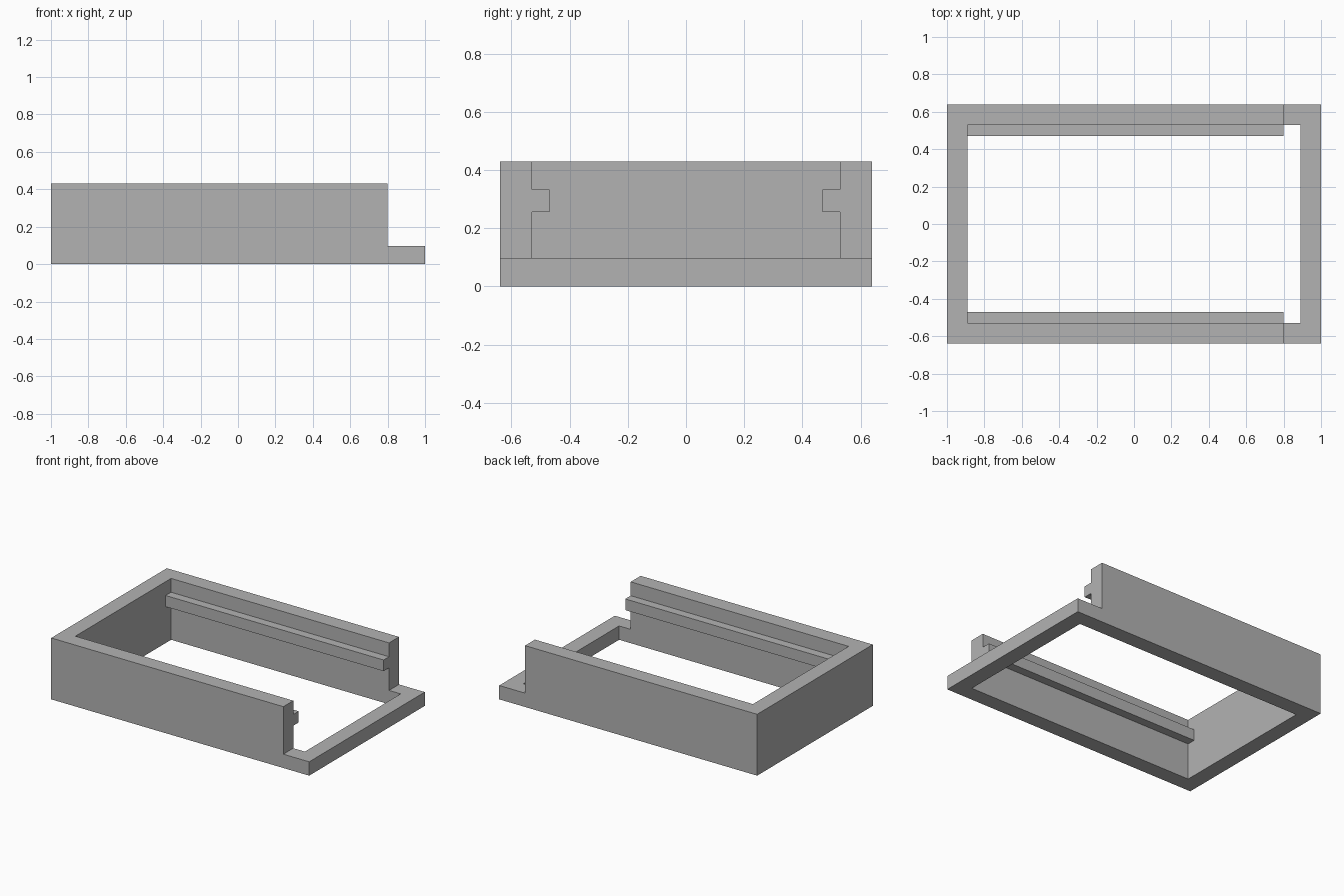
import bpy
import bmesh
from mathutils import Vector

default = bpy.data.objects.get("Cube")
if default:
    bpy.data.objects.remove(default, do_unlink=True)

LENGTH, WIDTH, HEIGHT = 2.0, 1.28, 0.43
WALL = 0.11
LIP_X, LIP_Z = 0.80, 0.097          # open end drops to a low lip
RAIL_LOW, RAIL_HIGH, RAIL_DEPTH = 0.255, 0.333, 0.06

grey = bpy.data.materials.new("plain grey")
grey.use_nodes = True
colour = (0.45, 0.45, 0.45, 1)
grey.diffuse_color = colour
grey.node_tree.nodes["Principled BSDF"].inputs["Base Color"].default_value = colour


def prism(name, points, sweep):
    """Extrude a closed profile along the sweep vector."""
    bm = bmesh.new()
    face = bm.faces.new([bm.verts.new(p) for p in points])
    new = bmesh.ops.extrude_face_region(bm, geom=[face])["geom"]
    verts = [v for v in new if isinstance(v, bmesh.types.BMVert)]
    bmesh.ops.translate(bm, verts=verts, vec=Vector(sweep))
    bmesh.ops.recalc_face_normals(bm, faces=bm.faces[:])
    mesh = bpy.data.meshes.new(name)
    bm.to_mesh(mesh)
    bm.free()
    mesh.materials.append(grey)
    obj = bpy.data.objects.new(name, mesh)
    bpy.context.collection.objects.link(obj)
    return obj


# Outer block with the stepped open end
hx, hy = LENGTH / 2, WIDTH / 2
outline = [(-hx, 0), (hx, 0), (hx, LIP_Z), (LIP_X, LIP_Z), (LIP_X, HEIGHT), (-hx, HEIGHT)]
frame = prism("railed_frame", [(x, -hy, z) for x, z in outline], (0, WIDTH, 0))

# Opening, notched on both sides so the guide rails remain on the walls
iy = hy - WALL
ry = iy - RAIL_DEPTH
half = [(iy, -0.2), (iy, RAIL_LOW), (ry, RAIL_LOW), (ry, RAIL_HIGH), (iy, RAIL_HIGH), (iy, 0.7)]
section = half + [(-y, z) for y, z in reversed(half)]
ix = hx - WALL
cutter = prism("opening_cutter", [(-ix, y, z) for y, z in section], (2 * ix, 0, 0))
cutter.hide_render = True

# Cut the opening and bake the result
cut = frame.modifiers.new("opening", "BOOLEAN")
cut.operation = "DIFFERENCE"
cut.solver = "EXACT"
cut.object = cutter
bpy.context.view_layer.update()
graph = bpy.context.evaluated_depsgraph_get()
baked = bpy.data.meshes.new_from_object(frame.evaluated_get(graph))
frame.modifiers.clear()
frame.data = baked
bpy.data.objects.remove(cutter, do_unlink=True)
